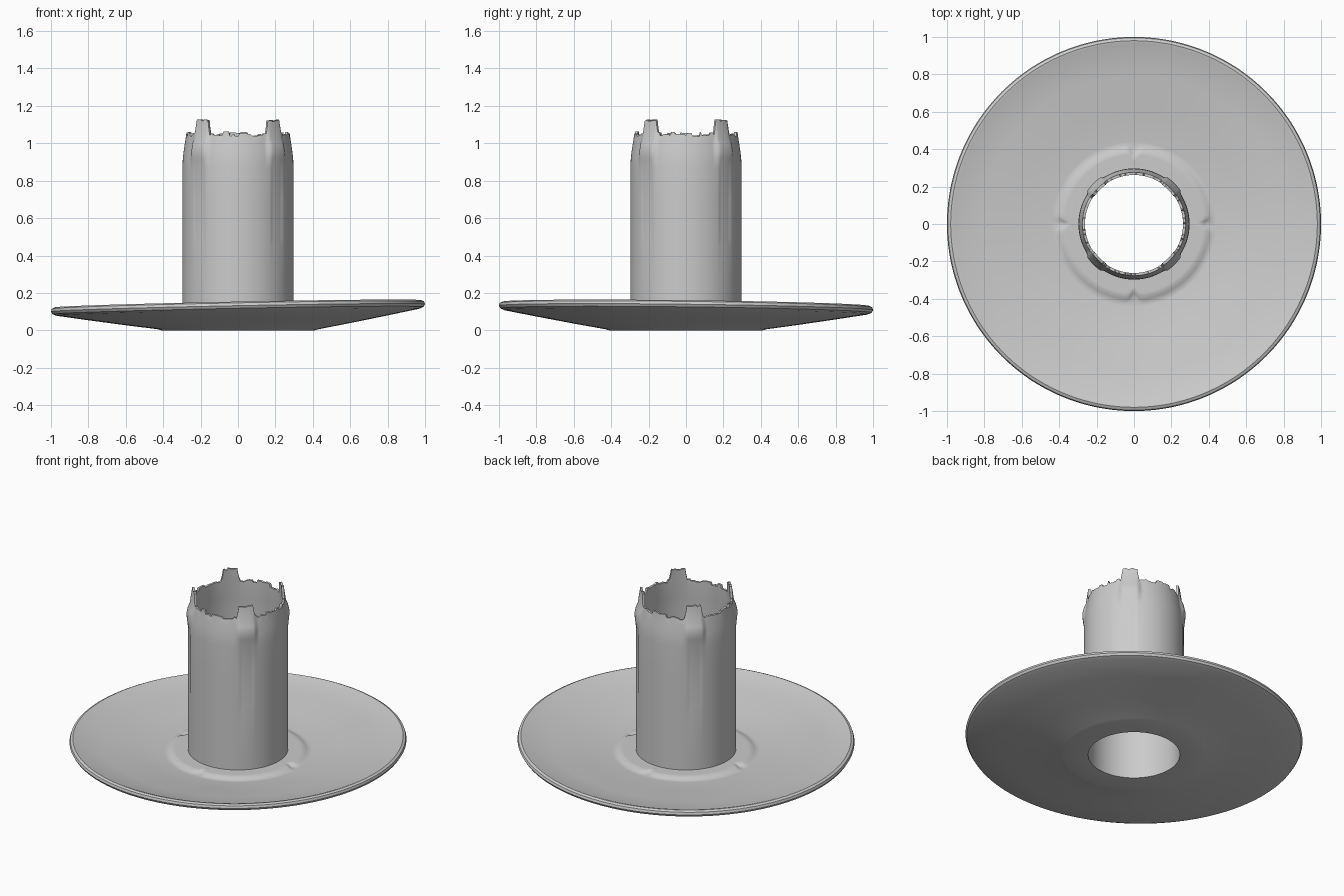
import bpy, bmesh, math, random

if "Cube" in bpy.data.objects:
    bpy.data.objects.remove(bpy.data.objects["Cube"])

random.seed(4)
N = 240  # segments around the axis


def smooth(a, b, x):
    t = min(1, max(0, (x - a) / (b - a)))
    return t * t * (3 - 2 * t)


def revolve(name, section):
    """Sweep a closed section; section(i, angle) returns (radius, z) points."""
    bm = bmesh.new()
    rings = []
    for i in range(N):
        a = 2 * math.pi * i / N
        rings.append([bm.verts.new((r * math.cos(a), r * math.sin(a), z))
                      for r, z in section(i, a)])
    m = len(rings[0])
    for i in range(N):
        p, q = rings[i], rings[(i + 1) % N]
        for j in range(m):
            k = (j + 1) % m
            bm.faces.new((p[j], q[j], q[k], p[k]))
    bmesh.ops.recalc_face_normals(bm, faces=bm.faces)
    me = bpy.data.meshes.new(name)
    bm.to_mesh(me)
    bm.free()
    ob = bpy.data.objects.new(name, me)
    bpy.context.collection.objects.link(ob)
    bpy.context.view_layer.objects.active = ob
    ob.select_set(True)
    bpy.ops.object.shade_smooth_by_angle(angle=math.radians(35))
    ob.select_set(False)
    return ob


def off_axis(a, start):
    """Angle to the nearest of four directions, the first at start."""
    q = math.pi / 2
    return (a - start + q / 2) % q - q / 2


# Shallow dish: flat foot, sloping flange, rounded rim, raised notched collar
def dish_section(i, a):
    notch = 0.035 * math.exp(-(off_axis(a, 0) / 0.055) ** 2)
    pts = [(0.28, 0.0), (0.41, 0.0), (0.43, 0.006), (0.60, 0.033),
           (0.80, 0.067), (0.97, 0.097), (0.992, 0.106), (1.0, 0.12),
           (0.995, 0.135), (0.98, 0.142), (0.965, 0.139), (0.945, 0.131),
           (0.80, 0.108), (0.60, 0.076), (0.44, 0.052),
           (0.42 - notch, 0.051), (0.405 - notch, 0.058),
           (0.385 - notch, 0.066), (0.37 - notch, 0.067),
           (0.315, 0.064), (0.28, 0.066)]
    out = []
    for r, z in pts:
        # slight warp of the flange
        w = max(0, (r - 0.43) / 0.57)
        out.append((r, z + w * (0.02 * math.cos(a) - 0.012 * math.sin(a))))
    return out


# Worn edge: uneven height, constant over short runs
chips = []
while len(chips) < N:
    chips += [random.uniform(-0.014, 0.012)] * random.randint(1, 5)


# Hollow tube with tapered mouth and four prongs
def tube_section(i, a):
    d = abs(off_axis(a, math.pi / 4))
    prong = 1 - smooth(0.16, 0.20, d)
    swell = 1 - smooth(0.14, 0.26, d)
    ridge = 0.004 * (1 - smooth(0.10, 0.16, d))
    top = 1.05 + chips[i] * (1 - 0.6 * prong) + 0.073 * prong
    rt = 0.276 - 0.004 * prong
    outer = [(0.297, 0.0), (0.297, 0.15), (0.297, 0.44),
             (0.297 - ridge, 0.49), (0.297 - ridge, 0.70),
             (0.297 - ridge / 2, 0.87),
             (0.295 + 0.008 * swell, 0.92), (0.290 + 0.017 * swell, 0.96),
             (0.284 + 0.014 * swell, 1.0),
             (0.280 + 0.007 * swell, 1.025), (rt, top)]
    inner = [(rt - 0.014, top), (0.262, 1.015), (0.267, 0.93),
             (0.272, 0.85), (0.272, 0.5), (0.272, 0.0)]
    return outer + inner


revolve("dish", dish_section)
revolve("pronged_tube", tube_section)
